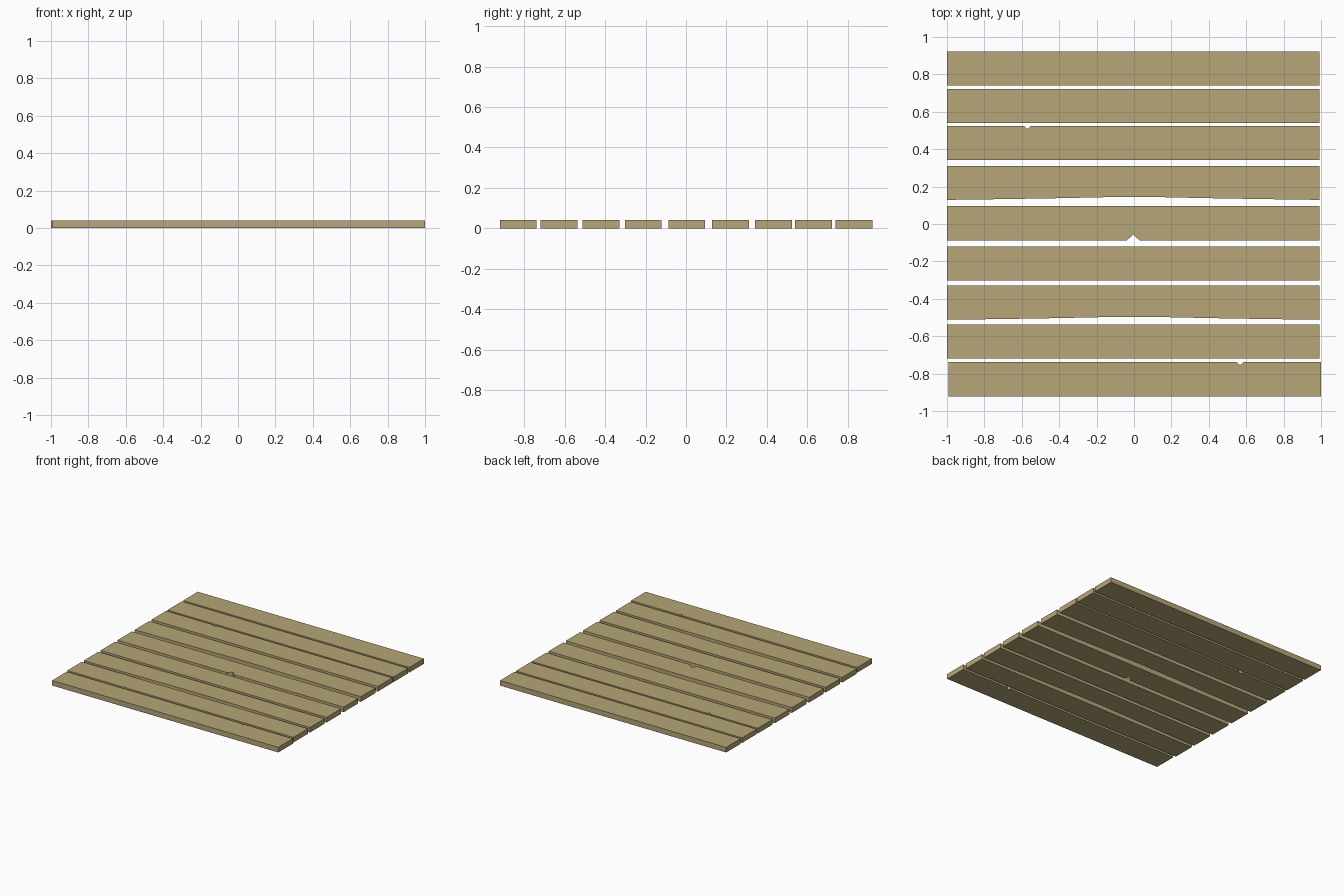
import bpy, bmesh

if "Cube" in bpy.data.objects:
    bpy.data.objects.remove(bpy.data.objects["Cube"])

LENGTH, WIDTH, THICK = 1.992, 0.182, 0.041

wood = bpy.data.materials.new("tan_wood")
wood.diffuse_color = (0.468, 0.381, 0.188, 1)
wood.use_nodes = True
wood.node_tree.nodes["Principled BSDF"].inputs["Base Color"].default_value = wood.diffuse_color


def notch(x, half, depth):
    """Small V cut: (x, inset) points along a long edge."""
    return [(x - half, 0), (x, depth), (x + half, 0)]


# Long shallow hollow worn into an edge
hollow = [(-0.7, 0.004), (-0.4, 0.009), (-0.12, 0.015), (0.12, 0.015), (0.4, 0.009), (0.7, 0.004)]


def plank(name, cx, cy, front=(), back=()):
    """Board outline with optional inset points on its front and back edges."""
    h, w = LENGTH / 2, WIDTH / 2
    outline = [(cx - h, cy - w)]
    outline += [(x, cy - w + d) for x, d in front]
    outline += [(cx + h, cy - w), (cx + h, cy + w)]
    outline += [(x, cy + w - d) for x, d in reversed(back)]
    outline += [(cx - h, cy + w)]
    bm = bmesh.new()
    face = bm.faces.new([bm.verts.new((x, y, 0)) for x, y in outline])
    top = bmesh.ops.extrude_face_region(bm, geom=[face])["geom"]
    bmesh.ops.translate(bm, vec=(0, 0, THICK),
                        verts=[v for v in top if isinstance(v, bmesh.types.BMVert)])
    bmesh.ops.recalc_face_normals(bm, faces=bm.faces)
    mesh = bpy.data.meshes.new(name)
    bm.to_mesh(mesh)
    bm.free()
    mesh.materials.append(wood)
    bpy.context.collection.objects.link(bpy.data.objects.new(name, mesh))


# Planks from back to front: centre y, front edge cuts, back edge cuts
planks = [
    (0.831, [], []),
    (0.631, [], []),
    (0.433, [], notch(-0.57, 0.018, 0.016)),
    (0.220, hollow, []),
    (0.004, notch(-0.004, 0.033, 0.031), []),
    (-0.211, [], []),
    (-0.421, hollow, []),
    (-0.628, [], []),
    (-0.830, [], notch(0.567, 0.018, 0.016)),
]
for i, (y, front, back) in enumerate(planks):
    last = i == len(planks) - 1
    plank(f"plank_{i + 1}", 0.004 if last else -0.004, y, front, back)
